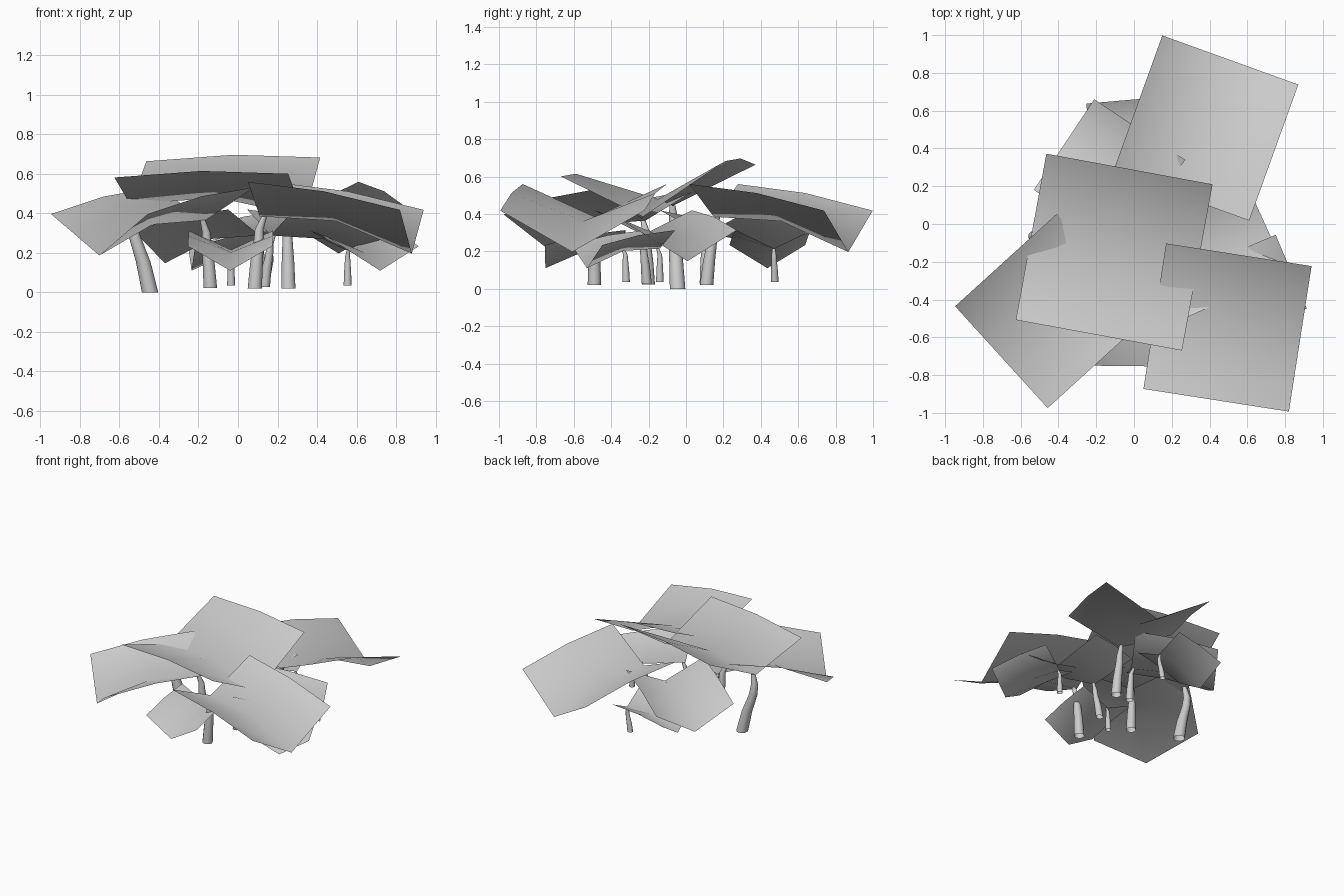
import bpy
from mathutils import Vector

if "Cube" in bpy.data.objects:
    bpy.data.objects.remove(bpy.data.objects["Cube"])


def leaf(name, p, u, v, sides, rib, roll):
    """Square card of 3 x 3 points, folded in a V along the midrib and drooping."""
    verts = []
    for i in range(3):
        for j in (-1, 0, 1):
            q = p + u * (i / 2) + v * (j / 2)
            z = rib[i] if j == 0 else sides[i] + roll * j
            verts.append((q.x, q.y, z))
    faces = []
    for i in range(2):
        for j in range(2):
            a = 3 * i + j
            faces.append((a, a + 3, a + 4, a + 1))
    mesh = bpy.data.meshes.new(name)
    mesh.from_pydata(verts, [], faces)
    mesh.shade_smooth()
    bpy.context.collection.objects.link(bpy.data.objects.new(name, mesh))


def stalk(name, pts, radii, sides=12):
    """Tapered round stem through a few path points."""
    verts, faces = [], []
    from math import cos, sin, tau
    for (x, y, z), r in zip(pts, radii):
        for k in range(sides):
            verts.append((x + r * cos(tau * k / sides), y + r * sin(tau * k / sides), z))
    for i in range(len(pts) - 1):
        for k in range(sides):
            n = (k + 1) % sides
            a, b = i * sides, (i + 1) * sides
            faces.append((a + k, a + n, b + n, b + k))
    mesh = bpy.data.meshes.new(name)
    mesh.from_pydata(verts, [], faces)
    mesh.shade_smooth()
    bpy.context.collection.objects.link(bpy.data.objects.new(name, mesh))


SIDES = (0.56, 0.512, 0.418)
RIB = (0.385, 0.362, 0.197)


def plant(name, inner, tip, s, base, sides=None, rib=None, roll=0.0, z0=None):
    """One stalk with one leaf; inner and tip are the ends of the midrib seen from above."""
    p = Vector(inner)
    u = Vector(tip) - p
    v = Vector((-u.y, u.x))
    sides = sides or [z * s for z in SIDES]
    rib = rib or [z * s for z in RIB]
    leaf(name + "_leaf", p, u, v, sides, rib, roll)
    b = Vector(base)
    z0 = 0.055 - 0.035 * s if z0 is None else z0
    path = []
    for t, w in ((0, 0), (0.35, 0.35), (0.65, 0.8), (0.82, 0.9), (1, 0.55)):
        q = b.lerp(p, w)
        if t == 1:
            q = p + u * 0.03
        path.append((q.x, q.y, z0 + t * (rib[0] - z0)))
    stalk(name + "_stalk", path, [r * s for r in (0.036, 0.032, 0.026, 0.022, 0.014)])


# Large plants
plant("back_right", (0.25, 0.148), (0.51, 0.868), 1.0, (0.255, 0.11))
plant("front_right", (0.11, -0.488), (0.88, -0.608), 1.0, (0.085, -0.49))
plant("front_left", (-0.163, -0.215), (-0.702, -0.705), 0.95, (-0.14, -0.20))
plant("centre", (-0.545, -0.068), (0.335, -0.23), 1.15, (-0.445, -0.045),
      sides=(0.623, 0.656, 0.642), rib=(0.445, 0.48, 0.385), roll=0.041, z0=0.0)

# Medium plants
plant("back_left", (0.11, 0.10), (-0.37, 0.42), 0.75, (0.125, 0.10))
plant("right", (0.165, -0.23), (0.69, 0.008), 0.75, (0.135, -0.21))

# Small plants
plant("small_front", (-0.035, -0.325), (-0.04, -0.752), 0.56, (-0.035, -0.32))
plant("small_back", (0.17, 0.47), (-0.235, 0.435), 0.56, (0.14, 0.475))
plant("small_right", (0.555, -0.14), (0.72, -0.53), 0.56, (0.555, -0.14))
